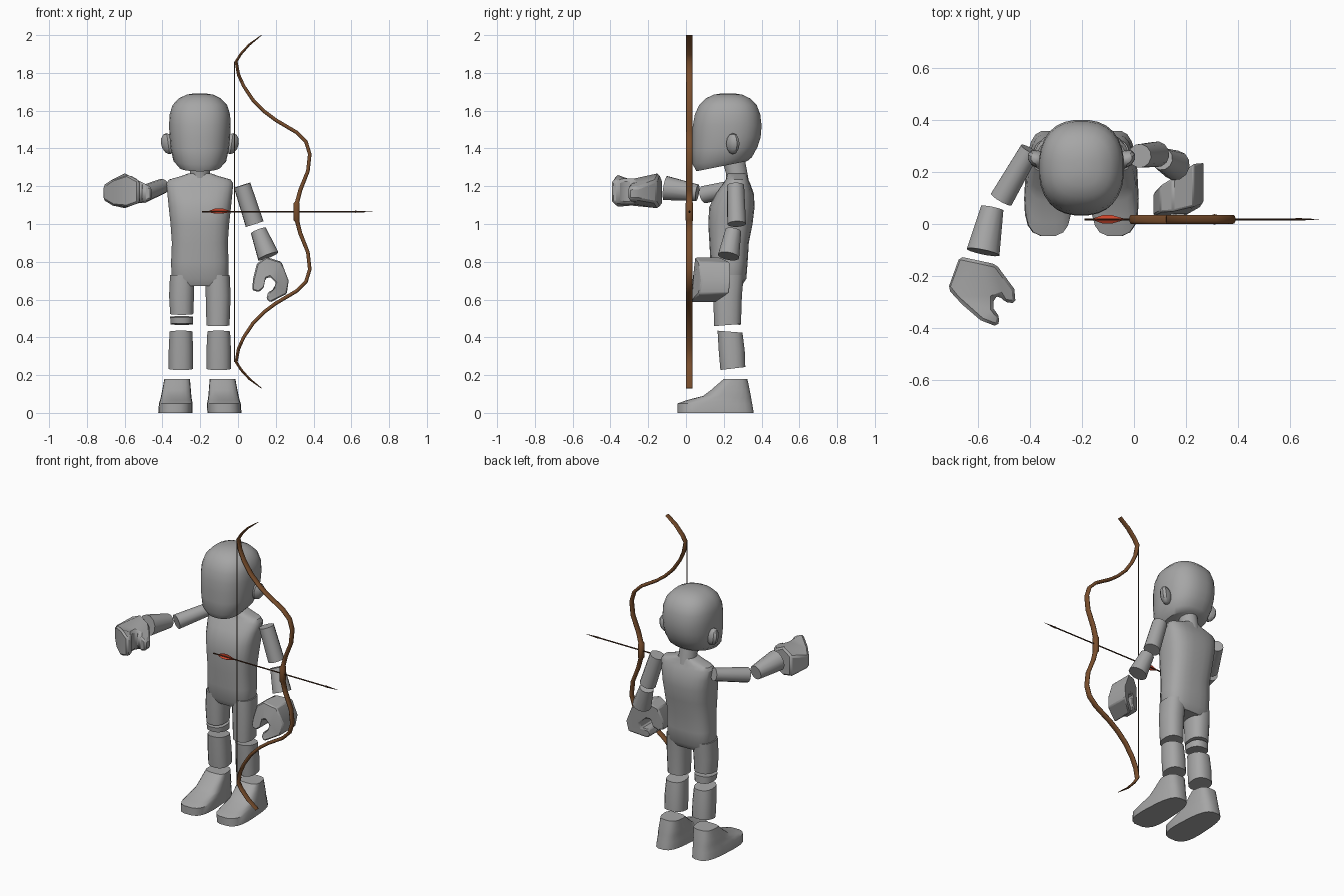
import bpy, bmesh, math
from mathutils import Vector

if "Cube" in bpy.data.objects:
    bpy.data.objects.remove(bpy.data.objects["Cube"])


def material(name, rgb):
    m = bpy.data.materials.new(name)
    m.diffuse_color = (*rgb, 1)
    m.use_nodes = True
    m.node_tree.nodes["Principled BSDF"].inputs["Base Color"].default_value = m.diffuse_color
    return m


GREY = material("mannequin grey", (0.38, 0.38, 0.38))
WOOD = material("bow wood", (0.19, 0.075, 0.025))
SHAFT = material("dark shaft", (0.06, 0.025, 0.012))
CORD = material("bow cord", (0.10, 0.07, 0.05))
RED = material("feather red", (0.60, 0.06, 0.025))


def finish(bm, name, mat, angle=35, bevel=0):
    bmesh.ops.recalc_face_normals(bm, faces=bm.faces)
    me = bpy.data.meshes.new(name)
    bm.to_mesh(me)
    bm.free()
    me.materials.append(mat)
    me.shade_smooth()
    me.set_sharp_from_angle(angle=math.radians(angle))
    ob = bpy.data.objects.new(name, me)
    bpy.context.collection.objects.link(ob)
    if bevel:
        b = ob.modifiers.new("soft edges", 'BEVEL')
        b.width, b.segments, b.limit_method = bevel, 1, 'ANGLE'
        b.angle_limit = math.radians(40)
    return ob


def skin(rings, name, mat, angle=35):
    """Join rings of points into a capped tube."""
    bm = bmesh.new()
    vs = [[bm.verts.new(p) for p in r] for r in rings]
    n = len(rings[0])
    for a, b in zip(vs, vs[1:]):
        for i in range(n):
            j = (i + 1) % n
            bm.faces.new((a[i], a[j], b[j], b[i]))
    bm.faces.new(vs[0])
    bm.faces.new(vs[-1])
    return finish(bm, name, mat, angle)


def oval(n, power):
    """Unit rounded-square outline."""
    for i in range(n):
        t = 2 * math.pi * (i + 0.5) / n
        c, s = math.cos(t), math.sin(t)
        yield (math.copysign(abs(c) ** (2 / power), c),
               math.copysign(abs(s) ** (2 / power), s))


def loft(name, rows, n=20, power=2.4, toe=0.0, angle=35):
    """Rows: z, centre x, centre y, half width, half depth, forward tilt."""
    rings = []
    for z, x, y, rx, ry, tilt in rows:
        rings.append([(x + rx * u * (1 - toe * v), y + ry * v, z + tilt * ry * v)
                      for u, v in oval(n, power)])
    return skin(rings, name, GREY, angle)


def limb(name, a, b, ra, rb, mat=GREY, n=12):
    """Tapered cylinder between two points."""
    a, b = Vector(a), Vector(b)
    q = (b - a).to_track_quat('Z', 'Y')
    rings = [[p + q @ Vector((r * u, r * v, 0)) for u, v in oval(n, 2)]
             for p, r in ((a, ra), (b, rb))]
    return skin(rings, name, mat)


def interp(table, x):
    if x <= table[0][0]:
        return table[0][1]
    for (x0, y0), (x1, y1) in zip(table, table[1:]):
        if x <= x1:
            return y0 + (y1 - y0) * (x - x0) / (x1 - x0)
    return table[-1][1]


def mitt(name, outline, low, high, place):
    """Curled hand: outline given thickness that varies along x."""
    bm = bmesh.new()
    lo = [bm.verts.new(place(x, w, interp(low, x))) for x, w in outline]
    hi = [bm.verts.new(place(x, w, interp(high, x))) for x, w in outline]
    n = len(lo)
    for i in range(n):
        j = (i + 1) % n
        bm.faces.new((lo[i], lo[j], hi[j], hi[i]))
    caps = [bm.faces.new(lo), bm.faces.new(hi)]
    bmesh.ops.triangulate(bm, faces=caps)
    return finish(bm, name, GREY, 40, 0.012)


CX = -0.202

# Head, ears and neck
loft("head", [(z, CX, y, rx, ry, t) for z, y, rx, ry, t in (
    (1.306, .19, .112, .135, .2), (1.335, .192, .14, .158, .12),
    (1.40, .206, .155, .174, .05), (1.46, .214, .161, .182, 0),
    (1.52, .218, .164, .183, 0), (1.58, .220, .161, .174, 0),
    (1.63, .222, .145, .153, 0), (1.665, .222, .112, .118, 0),
    (1.685, .222, .07, .075, 0), (1.692, .222, .025, .028, 0))], n=28)
for side in (-1, 1):
    bm = bmesh.new()
    bmesh.ops.create_uvsphere(bm, u_segments=10, v_segments=6, radius=1)
    for v in bm.verts:
        x, y, z = v.co
        out = max(x * side, 0)
        v.co = (CX + side * (.168 + .04 * x * side + .008 * z),
                .248 + .035 * y + .012 * out, 1.425 + .056 * z)
    finish(bm, "ear", GREY)
loft("neck", [(1.21, CX, .275, .06, .062, 0), (1.27, CX, .268, .054, .058, 0),
              (1.345, CX, .25, .054, .062, 0)], n=16, power=2)

# Torso
loft("torso", [(z, CX, y, rx, ry, 0) for z, y, rx, ry in (
    (.672, .225, .135, .07), (.71, .228, .151, .092), (.80, .228, .153, .099),
    (.90, .228, .149, .105), (1.0, .235, .156, .118), (1.09, .243, .166, .121),
    (1.16, .258, .173, .102), (1.215, .268, .178, .072), (1.235, .27, .165, .06),
    (1.255, .27, .095, .055), (1.268, .27, .06, .05))], n=24, power=2.8)

# Legs: thighs, knee slice, shins and feet
for side, bottom in ((-1, .525), (1, .465)):
    x = CX + side * .093
    loft("thigh", [(.73, x, .225, .066, .082, 0),
                   (.62, x + .004 * side, .22, .067, .077, 0),
                   (bottom, x + .003 * side, .22, .062, .072, .08)], n=16)
    x = CX + side * .1
    loft("shin", [(.43, x, .233, .061, .067, -.08),
                  (.33, x, .242, .066, .07, 0),
                  (.235, x, .248, .066, .067, .12)], n=16)
    xt, xb = CX + side * .12, CX + side * .13
    feet = ((0, -.047, .36, .088), (.05, -.047, .352, .087), (.068, .005, .348, .082),
            (.09, .09, .344, .078), (.12, .13, .338, .074), (.15, .165, .332, .07),
            (.18, .2, .325, .066))
    loft("foot", [(z, xb + (xt - xb) * z / .18, (f + b) / 2, w, (b - f) / 2, 0)
                  for z, f, b, w in feet], n=20, power=3, toe=.12)
loft("knee_slice", [(.508, -.298, .22, .062, .07, .06),
                    (.470, -.298, .222, .060, .068, -.06)], n=16)

# Raised arm
limb("raised_upper_arm", (-.40, .285, 1.20), (-.51, .095, 1.155), .040, .047)
limb("raised_forearm", (-.545, .06, 1.165), (-.58, -.108, 1.19), .045, .066)
mitt("raised_hand",
     [(-.67, -.125), (-.60, -.14), (-.53, -.155), (-.46, -.25), (-.455, -.305),
      (-.50, -.30), (-.515, -.275), (-.54, -.285), (-.54, -.325), (-.515, -.36),
      (-.525, -.395), (-.59, -.37), (-.66, -.31), (-.715, -.25)],
     [(-.72, 1.13), (-.62, 1.07), (-.57, 1.10), (-.45, 1.13)],
     [(-.72, 1.20), (-.61, 1.275), (-.45, 1.19)],
     lambda x, w, d: (x, w, d))

# Lowered arm
limb("lowered_upper_arm", (.022, .262, 1.205), (.088, .268, 1.0), .046, .050)
limb("lowered_forearm", (.108, .25, .965), (.16, .225, .83), .043, .058)
mitt("lowered_hand",
     [(.10, .79), (.15, .825), (.23, .80), (.268, .70), (.258, .63), (.17, .585),
      (.15, .605), (.16, .64), (.195, .655), (.20, .69), (.17, .72), (.145, .71),
      (.135, .66), (.11, .64), (.075, .65), (.08, .71)],
     [(.08, 0.03), (.20, .03), (.27, .08)],
     [(.08, .12), (.18, .175), (.25, .23)],
     lambda x, w, d: (x, d + .12 * (w - .66), w))

# Bow: upper half path (x, z, half thickness), mirrored about the grip
MID, BY = 1.065, .018
half = [(.125, 2.0, .002), (.06, 1.95, .006), (.015, 1.90, .007), (-.010, 1.86, .008),
        (.003, 1.79, .009), (.03, 1.73, .009), (.08, 1.655, .010), (.14, 1.595, .010),
        (.20, 1.55, .010), (.31, 1.485, .010), (.36, 1.435, .010), (.38, 1.37, .010),
        (.37, 1.28, .010), (.33, 1.18, .011), (.313, 1.115, .012), (.310, 1.11, .017)]
path = half + [(x, 2 * MID - z, t) for x, z, t in reversed(half)]
rings = []
for i, (x, z, t) in enumerate(path):
    a, b = path[max(i - 1, 0)], path[min(i + 1, len(path) - 1)]
    d = Vector((b[0] - a[0], 0, b[1] - a[1])).normalized()
    nrm = Vector((d.z, 0, -d.x))
    depth = .020 if t > .015 else .0175
    rings.append([Vector((x, BY, z)) + nrm * (t * u) + Vector((0, depth * v, 0))
                  for u, v in oval(10, 2.5)])
skin(rings, "bow", WOOD, 50)
limb("bowstring", (-.019, BY, 1.86), (-.019, BY, .27), .003, .003, CORD, 6)

# Arrow: shaft, point and crossed feathers
limb("arrow_shaft", (-.19, BY, MID), (.66, BY, MID), .004, .004, SHAFT, 8)
limb("arrow_point", (.62, BY, MID), (.712, BY, MID), .006, .0006, SHAFT, 8)
for k in range(3):
    ang = math.pi / 2 + k * 2 * math.pi / 3
    bm = bmesh.new()
    layers = []
    for off in (-.001, .001):
        layers.append([bm.verts.new((x, BY + r * math.cos(ang) - off * math.sin(ang),
                                     MID + r * math.sin(ang) + off * math.cos(ang)))
                       for x, r in ((-.165, 0), (-.12, .018), (-.085, .018), (-.03, 0))])
    lo, hi = layers
    bm.faces.new(lo)
    bm.faces.new(hi)
    for i in range(4):
        j = (i + 1) % 4
        bm.faces.new((lo[i], lo[j], hi[j], hi[i]))
    finish(bm, "arrow_feather", RED)
